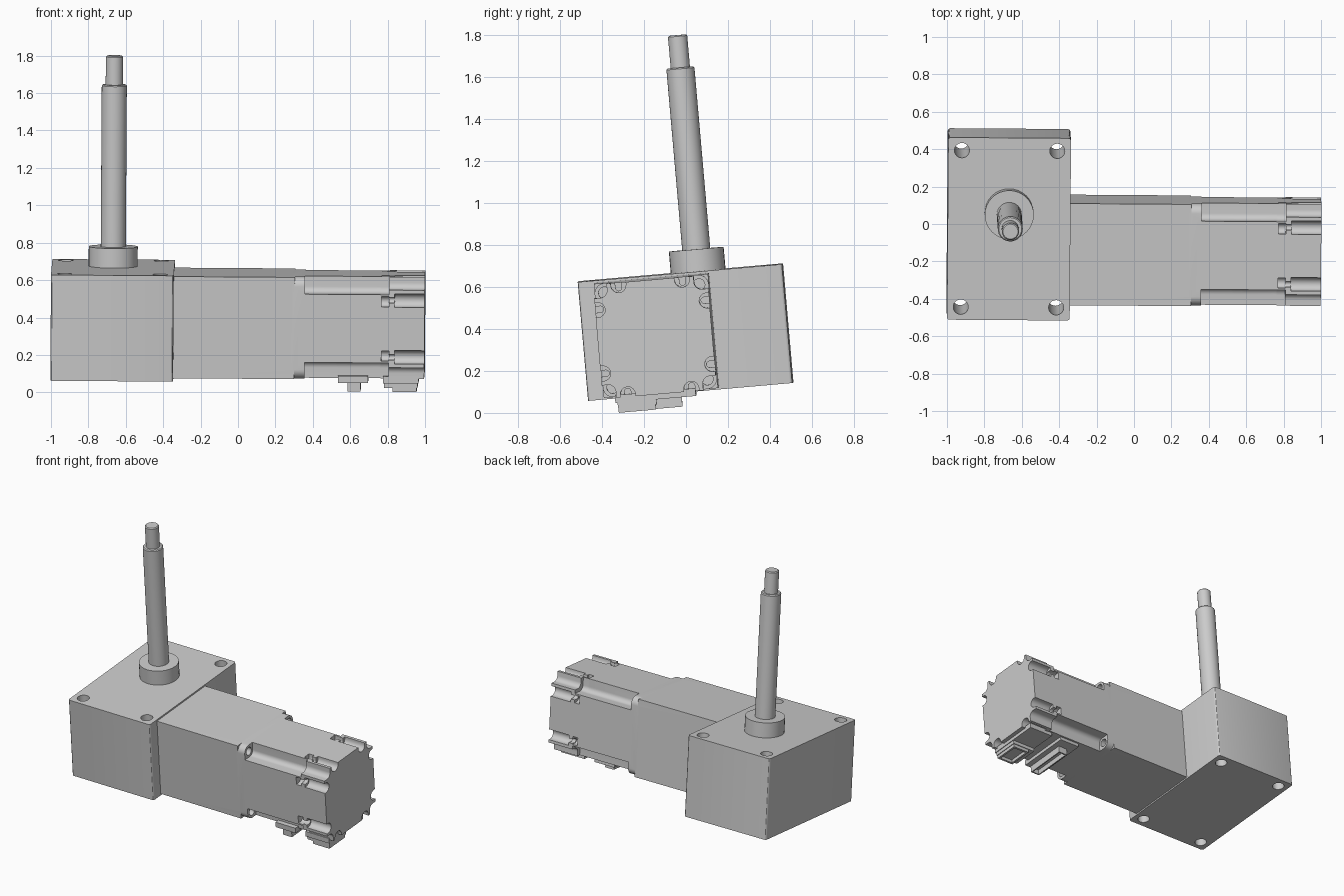
import bpy, bmesh
from math import radians, cos, sin
from mathutils import Matrix, Vector

if "Cube" in bpy.data.objects:
    bpy.data.objects.remove(bpy.data.objects["Cube"])

# Everything is built square to the gearbox centre, then tilted as a whole
TILT = (Matrix.Translation((-0.67, -0.002, 0.385)) @ Matrix.Rotation(radians(-0.4), 4, 'Z')
        @ Matrix.Rotation(radians(0.4), 4, 'Y') @ Matrix.Rotation(radians(5), 4, 'X'))
H = 0.273          # half width of the motor
MY = -0.135        # motor axis offset in y


def finish(bm, name):
    bmesh.ops.recalc_face_normals(bm, faces=bm.faces)
    me = bpy.data.meshes.new(name)
    bm.to_mesh(me)
    bm.free()
    ob = bpy.data.objects.new(name, me)
    bpy.context.collection.objects.link(ob)
    return ob


def box(name, x0, x1, y0, y1, z0, z1, bevel=0, recess=None):
    bm = bmesh.new()
    m = Matrix.LocRotScale(Vector(((x0 + x1) / 2, (y0 + y1) / 2, (z0 + z1) / 2)), None,
                           Vector((x1 - x0, y1 - y0, z1 - z0)))
    bmesh.ops.create_cube(bm, size=1, matrix=m)
    if bevel:
        ed = [e for e in bm.edges if abs(e.verts[0].co.z - e.verts[1].co.z) > 0.1]
        bmesh.ops.bevel(bm, geom=ed, offset=bevel, segments=3, affect='EDGES', profile=0.5)
    if recess:
        bm.faces.ensure_lookup_table()
        low = min(bm.faces, key=lambda f: f.calc_center_median().z)
        bmesh.ops.inset_region(bm, faces=[low], thickness=recess[0])
        ext = bmesh.ops.extrude_discrete_faces(bm, faces=[low])['faces']
        bmesh.ops.translate(bm, verts=ext[0].verts, vec=(0, 0, recess[1]))
    return finish(bm, name)


def cylinder(name, loc, r, depth, rot=Matrix()):
    bm = bmesh.new()
    bmesh.ops.create_cone(bm, cap_ends=True, segments=24, radius1=r, radius2=r, depth=depth,
                          matrix=Matrix.Translation(loc) @ rot)
    return finish(bm, name)


def boolean(ob, tools, op):
    for t in tools:
        mod = ob.modifiers.new(op, 'BOOLEAN')
        mod.operation, mod.solver, mod.object = op, 'EXACT', t
        bpy.context.view_layer.objects.active = ob
        bpy.ops.object.modifier_apply(modifier=mod.name)
        bpy.data.objects.remove(t)


def arc(cx, cy, r, a0, a1, n=6):
    return [(cx + r * cos(radians(a0 + (a1 - a0) * i / n)),
             cy + r * sin(radians(a0 + (a1 - a0) * i / n))) for i in range(n + 1)]


def section(name, x0, x1, notch=0, rounded=0, channel=None):
    """Extrude a square whose four corners are plain, rounded or notched."""
    half = []
    if channel:                        # U-shaped groove: far edge, near edge, depth
        far, near, d = channel
        r = (far - near) / 2
        v = H - (far + near) / 2
        half += [(H, v - r)] + arc(H - d + r, v, r, 270, 90, 8) + [(H, v + r)]
    if notch:
        r = 0.035
        half += [(H, H - notch)] + arc(H - notch + r, H - notch + r, r, 270, 225, 4)
    elif rounded:
        half += arc(H - rounded, H - rounded, rounded, 0, 45, 4)
    else:
        half += [(H, H)]
    corner = half + [(b, a) for a, b in reversed(half[:-1])]
    pts = []
    for k in range(4):
        c, s = cos(radians(90 * k)), sin(radians(90 * k))
        pts += [(u * c - v * s, u * s + v * c) for u, v in corner]
    bm = bmesh.new()
    face = bm.faces.new([bm.verts.new((x0, MY + u, v)) for u, v in pts])
    ext = bmesh.ops.extrude_face_region(bm, geom=[face])['geom']
    bmesh.ops.translate(bm, vec=(x1 - x0, 0, 0),
                        verts=[g for g in ext if isinstance(g, bmesh.types.BMVert)])
    return finish(bm, name)


SIGNS = [(a, b) for a in (-1, 1) for b in (-1, 1)]

# Gearbox with four through holes
gearbox = box("gearbox", -0.328, 0.328, -0.489, 0.489, -0.284, 0.284, bevel=0.014)
boolean(gearbox, [cylinder("hole", (a * 0.255, b * 0.42, 0), 0.04, 1) for a, b in SIGNS],
        'DIFFERENCE')

# Output shaft with collar and stepped tip
bm = bmesh.new()
outline = [(0.131, 0.284), (0.131, 0.389), (0.067, 0.389), (0.067, 1.252), (0.061, 1.258),
           (0.046, 1.258), (0.046, 1.407), (0.04, 1.413), (0, 1.413)]
vs = [bm.verts.new((r, 0.085, z)) for r, z in outline]
es = [bm.edges.new(p) for p in zip(vs, vs[1:])]
bmesh.ops.spin(bm, geom=vs + es, cent=(0, 0.085, 0), axis=(0, 0, 1), angle=radians(360), steps=32)
bmesh.ops.remove_doubles(bm, verts=bm.verts, dist=1e-4)
finish(bm, "output_shaft")

# Motor: body, rounded flange, notched housing, screw pockets and end cover
motor = section("motor", 0.328, 0.975)
flange = section("flange", 0.96, 1.03, rounded=0.05)
housing = section("housing", 1.02, 1.44, notch=0.09)
pocket = section("pocket", 1.43, 1.49, notch=0.09, channel=(0.155, 0.1, 0.05))
plate = section("plate", 1.48, 1.51, notch=0.065, channel=(0.135, 0.105, 0.04))
cover = section("cover", 1.50, 1.67, notch=0.065, channel=(0.157, 0.085, 0.048))
boolean(motor, [flange, housing, pocket, plate, cover], 'UNION')
turn = Matrix.Rotation(radians(90), 4, 'Y')
boolean(motor, [cylinder("screw_hole", (1.01, MY + a * 0.226, b * 0.226), 0.028, 0.08, turn)
                for a, b in SIGNS], 'DIFFERENCE')

# Connector sockets on the underside
box("socket_base_inner", 1.21, 1.37, -0.35, 0.035, -0.297, -0.26)
box("socket_base_outer", 1.45, 1.64, -0.35, 0.035, -0.297, -0.26)
box("socket_step_outer", 1.455, 1.635, -0.34, -0.155, -0.322, -0.29)
box("socket_inner", 1.26, 1.33, -0.34, -0.035, -0.344, -0.29, recess=(0.012, 0.035))
box("socket_outer", 1.50, 1.63, -0.338, -0.16, -0.345, -0.315, recess=(0.02, 0.025))

# Smooth the round parts and tilt the assembly
bpy.ops.object.select_all(action='DESELECT')
for ob in bpy.context.collection.objects:
    ob.matrix_world = TILT
    ob.select_set(True)
bpy.context.view_layer.objects.active = gearbox
bpy.ops.object.shade_smooth_by_angle(angle=radians(30))
